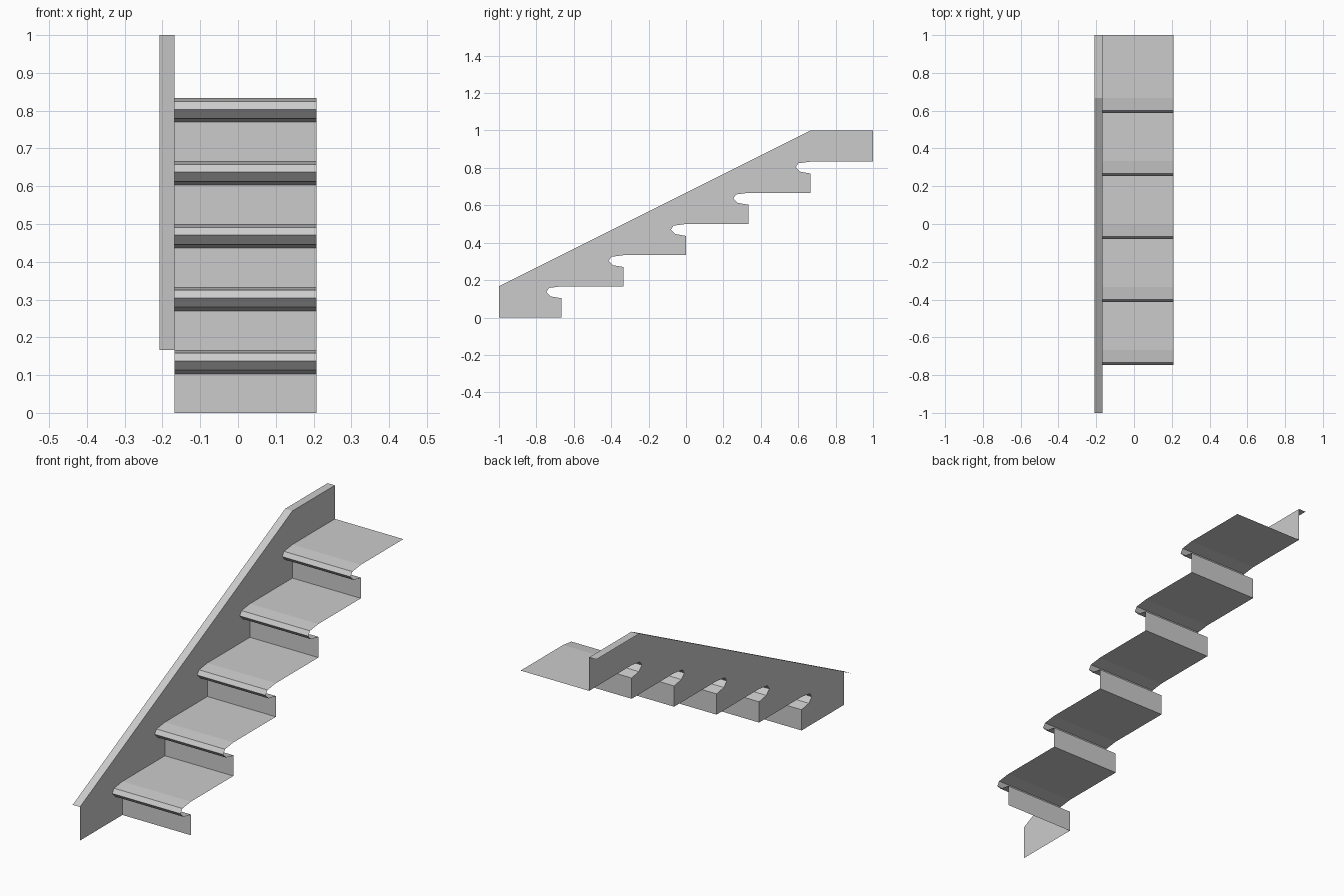
import bpy

cube = bpy.data.objects.get("Cube")
if cube:
    bpy.data.objects.remove(cube, do_unlink=True)

grey = bpy.data.materials.new("light_grey")
grey.use_nodes = True
COLOUR = (0.6, 0.6, 0.6, 1)
grey.diffuse_color = COLOUR
grey.node_tree.nodes["Principled BSDF"].inputs["Base Color"].default_value = COLOUR

STEPS = 5
RUN, RISE = 1 / 3, 1 / 6
OUTER, INNER, EDGE = -0.208, -0.168, 0.208   # flange edge, wall plane, free stair edge


def add_mesh(name, verts, faces):
    mesh = bpy.data.meshes.new(name)
    mesh.from_pydata(verts, [], faces)
    mesh.materials.append(grey)
    obj = bpy.data.objects.new(name, mesh)
    bpy.context.collection.objects.link(obj)
    return obj


def sweep(name, profile, x0, x1):
    """Sheet made by stretching a (y, z) profile between two x positions."""
    verts = [(x, y, z) for y, z in profile for x in (x0, x1)]
    faces = [(2 * i, 2 * i + 1, 2 * i + 3, 2 * i + 2) for i in range(len(profile) - 1)]
    return add_mesh(name, verts, faces)


# One step: riser foot, riser top, then the rounded nosing back to the tread
step = [(0, 0), (0, 0.103), (-0.057, 0.113), (-0.08, 0.137), (-0.066, 0.158), (0, RISE)]
stairs = [(-1 + RUN * (i + 1) + y, RISE * i + z) for i in range(STEPS) for y, z in step]
stairs.append((1, RISE * STEPS))
sweep("stair_treads_and_risers", stairs, INNER, EDGE)

# Side wall between the stair line and the sloping top
top_line = [(1, 1), (1 - RUN, 1), (-1, RISE)]
outline = [(-1, 0)] + stairs + top_line
add_mesh("side_wall", [(INNER, y, z) for y, z in outline], [range(len(outline))])

# Narrow flange along the top of the wall
sweep("wall_top_flange", top_line[::-1], OUTER, INNER)
